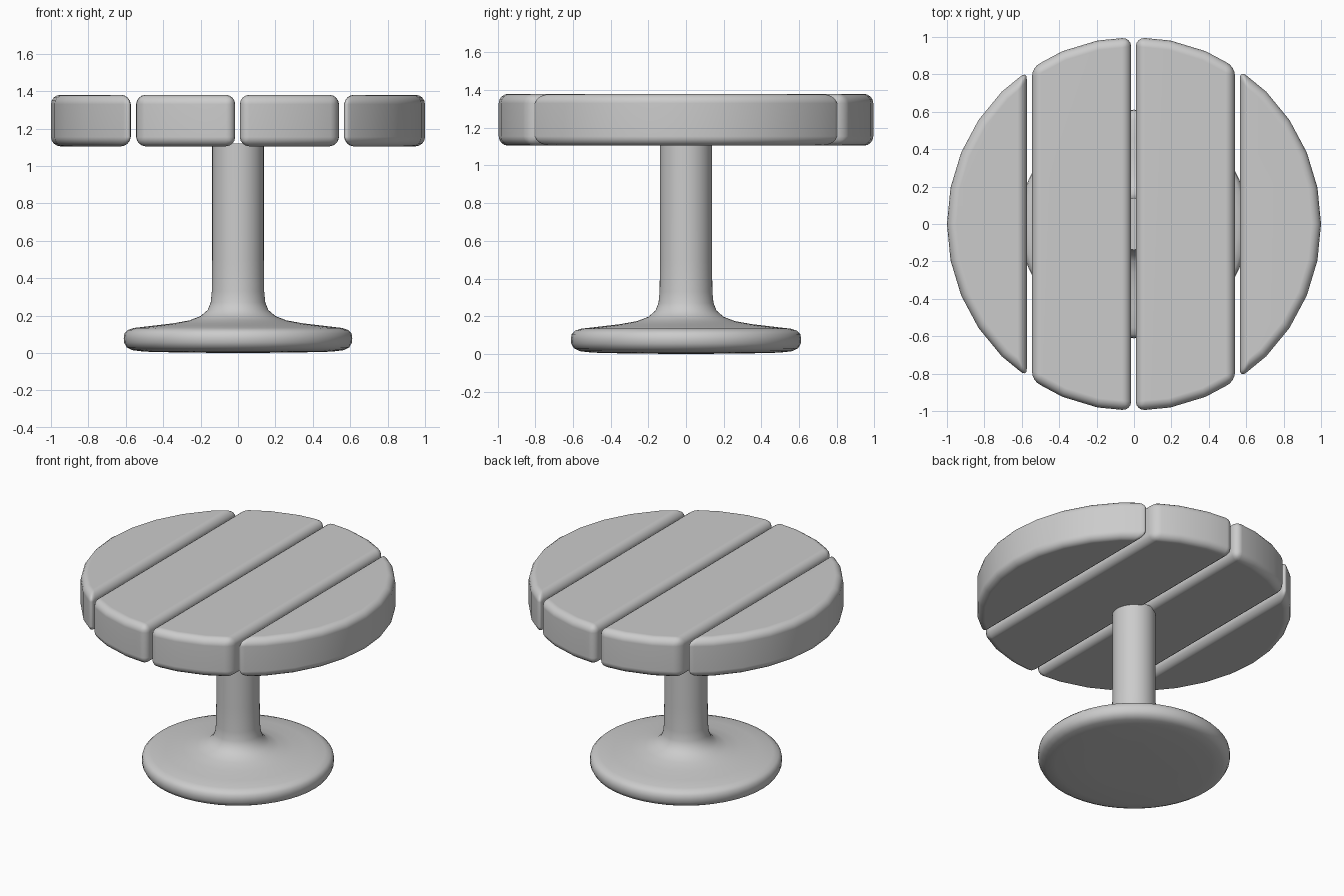
import bpy, bmesh, math
from mathutils import Vector

if "Cube" in bpy.data.objects:
    bpy.data.objects.remove(bpy.data.objects["Cube"])


def make_object(name, bm):
    bmesh.ops.recalc_face_normals(bm, faces=bm.faces)
    mesh = bpy.data.meshes.new(name)
    bm.to_mesh(mesh)
    bm.free()
    ob = bpy.data.objects.new(name, mesh)
    bpy.context.collection.objects.link(ob)
    for p in mesh.polygons:
        p.use_smooth = True
    return ob


def plank(name, x0, x1, z0=1.105, z1=1.38, sides=32):
    # strip cut from a 32-sided disc, extruded and rounded
    bm = bmesh.new()
    bmesh.ops.create_circle(bm, cap_ends=True, radius=1.0, segments=sides)
    for x, n in ((x0, -1), (x1, 1)):
        bmesh.ops.bisect_plane(bm, geom=bm.verts[:] + bm.edges[:] + bm.faces[:],
                               plane_co=(x, 0, 0), plane_no=(n, 0, 0), clear_outer=True)
    bmesh.ops.translate(bm, verts=bm.verts, vec=(0, 0, z0))
    ext = bmesh.ops.extrude_face_region(bm, geom=bm.faces[:], use_keep_orig=True)
    top = [g for g in ext["geom"] if isinstance(g, bmesh.types.BMVert)]
    bmesh.ops.translate(bm, verts=top, vec=(0, 0, z1 - z0))
    ob = make_object(name, bm)
    bev = ob.modifiers.new("rounding", "BEVEL")
    bev.width = 0.05
    bev.segments = 4
    bev.limit_method = "ANGLE"
    bev.angle_limit = math.radians(30)
    wn = ob.modifiers.new("normals", "WEIGHTED_NORMAL")
    wn.keep_sharp = True
    return ob


# table top: four planks with gaps
plank("outer_plank_left", -1.1, -0.573)
plank("inner_plank_left", -0.545, -0.015)
plank("inner_plank_right", 0.01, 0.54)
plank("outer_plank_right", 0.567, 1.1)

# pedestal: flared foot and stem turned as one profile
profile = [(0, 0), (0.3, 0.002), (0.5, 0.007), (0.565, 0.015), (0.595, 0.03), (0.609, 0.055),
           (0.611, 0.08), (0.607, 0.105), (0.59, 0.123), (0.555, 0.134), (0.46, 0.145),
           (0.35, 0.158), (0.26, 0.174), (0.2, 0.197), (0.162, 0.23), (0.146, 0.27),
           (0.14, 0.33), (0.138, 0.5), (0.138, 1.12), (0, 1.12)]
bm = bmesh.new()
verts = [bm.verts.new((r, 0, z)) for r, z in profile]
edges = [bm.edges.new(pair) for pair in zip(verts, verts[1:])]
bmesh.ops.spin(bm, geom=verts + edges, cent=(0, 0, 0), axis=(0, 0, 1),
               angle=math.tau, steps=48, use_merge=True)
bmesh.ops.remove_doubles(bm, verts=bm.verts, dist=0.0005)
pedestal = make_object("pedestal", bm)
bpy.context.view_layer.objects.active = pedestal
pedestal.select_set(True)
bpy.ops.object.shade_smooth_by_angle(angle=math.radians(50))
